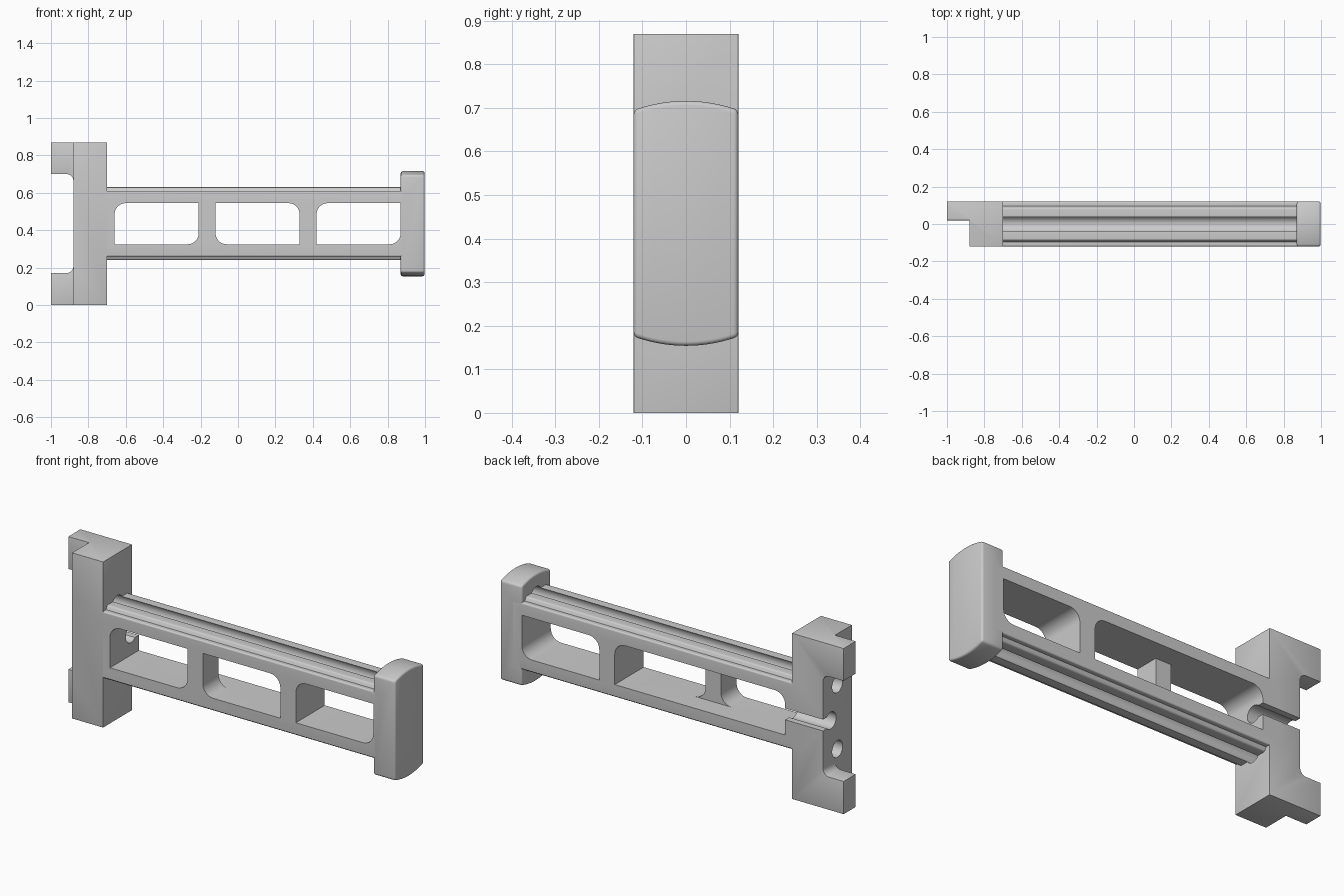
import bpy, bmesh, math
from mathutils import Vector

if "Cube" in bpy.data.objects:
    bpy.data.objects.remove(bpy.data.objects["Cube"])

MID = 0.435          # height of the symmetry plane
grey = bpy.data.materials.new("plain grey")
grey.diffuse_color = (0.6, 0.6, 0.6, 1)
grey.use_nodes = True
grey.node_tree.nodes["Principled BSDF"].inputs["Base Color"].default_value = grey.diffuse_color


def prism(name, pts, axis, lo, hi):
    """Extrude a 2D outline along x (points are y,z) or along y (points are x,z)."""
    bm = bmesh.new()
    place = (lambda p, t: (t, p[0], p[1])) if axis == "x" else (lambda p, t: (p[0], t, p[1]))
    face = bm.faces.new([bm.verts.new(place(p, lo)) for p in pts])
    out = bmesh.ops.extrude_face_region(bm, geom=[face])
    step = Vector(place((0, 0), hi - lo))
    bmesh.ops.translate(bm, vec=step, verts=[v for v in out["geom"] if isinstance(v, bmesh.types.BMVert)])
    bmesh.ops.recalc_face_normals(bm, faces=bm.faces)
    me = bpy.data.meshes.new(name)
    bm.to_mesh(me)
    bm.free()
    ob = bpy.data.objects.new(name, me)
    bpy.context.collection.objects.link(ob)
    me.materials.append(grey)
    return ob


def rounded(corners, seg=8):
    """Outline from (u, v, radius) corners, each rounded with a tangent arc."""
    pts = []
    for i, (u, v, r) in enumerate(corners):
        p = Vector((u, v))
        if r == 0:
            pts.append((u, v))
            continue
        a = (Vector(corners[i - 1][:2]) - p).normalized()
        b = (Vector(corners[(i + 1) % len(corners)][:2]) - p).normalized()
        half = a.angle(b) / 2
        c = p + (a + b).normalized() * (r / math.sin(half))
        s, e = p + a * (r / math.tan(half)) - c, p + b * (r / math.tan(half)) - c
        sweep = s.angle_signed(e)
        for k in range(seg + 1):
            t = -sweep * k / seg
            pts.append((c.x + s.x * math.cos(t) - s.y * math.sin(t),
                        c.y + s.x * math.sin(t) + s.y * math.cos(t)))
    return pts


def box(x0, x1, z0, z1, tl=0, tr=0, br=0, bl=0):
    return rounded([(x0, z1, tl), (x1, z1, tr), (x1, z0, br), (x0, z0, bl)])


def circle(y, z, r, n=40):
    return [(y + r * math.cos(2 * math.pi * k / n), z + r * math.sin(2 * math.pi * k / n)) for k in range(n)]


def apply(ob, mod):
    bpy.context.view_layer.objects.active = ob
    bpy.ops.object.modifier_apply(modifier=mod.name)


def combine(ob, other, how="DIFFERENCE"):
    m = ob.modifiers.new("cut", "BOOLEAN")
    m.operation, m.object, m.solver = how, other, "EXACT"
    apply(ob, m)
    bpy.data.objects.remove(other)


def bevel(ob, width):
    m = ob.modifiers.new("bevel", "BEVEL")
    m.width, m.segments, m.limit_method, m.angle_limit = width, 3, "ANGLE", math.radians(40)
    apply(ob, m)


# Mounting flange with two rear tabs
C = [(-1, 0, 0), (-0.70, 0, 0), (-0.70, 0.87, 0), (-1, 0.87, 0), (-1, 0.70, 0),
     (-0.88, 0.70, 0.035), (-0.88, 0.172, 0.035), (-1, 0.172, 0)]
frame = prism("handle_frame", rounded(C), "y", -0.12, 0.12)
combine(frame, prism("tab_cutter", box(-1.2, -0.88, -0.2, 1.1), "y", -0.3, 0.02))
bevel(frame, 0.008)

# Crowned end cap
def crown(y):
    return 0.26 + 0.021 * (1 - (y / 0.12) ** 2)

ys = [-0.12 + 0.24 * k / 20 for k in range(21)]
cap = prism("end_cap", [(y, MID + crown(y)) for y in ys] + [(y, MID - crown(y)) for y in reversed(ys)],
            "x", 0.87, 0.997)
bevel(cap, 0.01)

# Beam with twin rounded ridges on top and underneath
top = [(-0.12, 0.175, 0.008), (-0.095, 0.175, 0), (-0.085, 0.195, 0.012), (-0.03, 0.195, 0.012), (-0.02, 0.165, 0),
       (0.02, 0.165, 0), (0.03, 0.195, 0.012), (0.085, 0.195, 0.012), (0.095, 0.175, 0), (0.12, 0.175, 0.008)]
section = [(y, MID + h, r) for y, h, r in top] + [(y, MID - h, r) for y, h, r in reversed(top)]
beam = prism("beam", rounded(section, 5), "x", -0.75, 0.92)

# Windows with opposite rounded corners
R = 0.06
for x0, corners in ((-0.66, dict(tl=R, br=R)), (-0.12, dict(tr=R, bl=R)), (0.42, dict(tl=R, br=R))):
    combine(beam, prism("window_cutter", box(x0, x0 + 0.45, 0.325, 0.545, **corners), "y", -0.3, 0.3))
# Rear pocket that sets back the first post
combine(beam, prism("pocket_cutter", box(-0.4, 0.1, 0.325, 0.545), "y", 0.01, 0.3))

combine(frame, beam, "UNION")
combine(frame, cap, "UNION")

# Rod channels along the beam, through the flange and into the cap
for s in (-1, 1):
    combine(frame, prism("rod_cutter", circle(0, MID + s * 0.17, 0.044), "x", -1.1, 0.93))
# Centre hole and its open slot in the flange
combine(frame, prism("centre_hole_cutter", circle(0.055, MID, 0.044), "x", -1.1, -0.6))
combine(frame, prism("slot_cutter", box(-1.1, -0.6, MID - 0.03, MID + 0.03), "y", 0.055, 0.3))

# Smooth curved areas, keep crisp edges
bpy.ops.object.select_all(action="DESELECT")
frame.select_set(True)
bpy.context.view_layer.objects.active = frame
bpy.ops.object.shade_smooth_by_angle(angle=math.radians(35))
